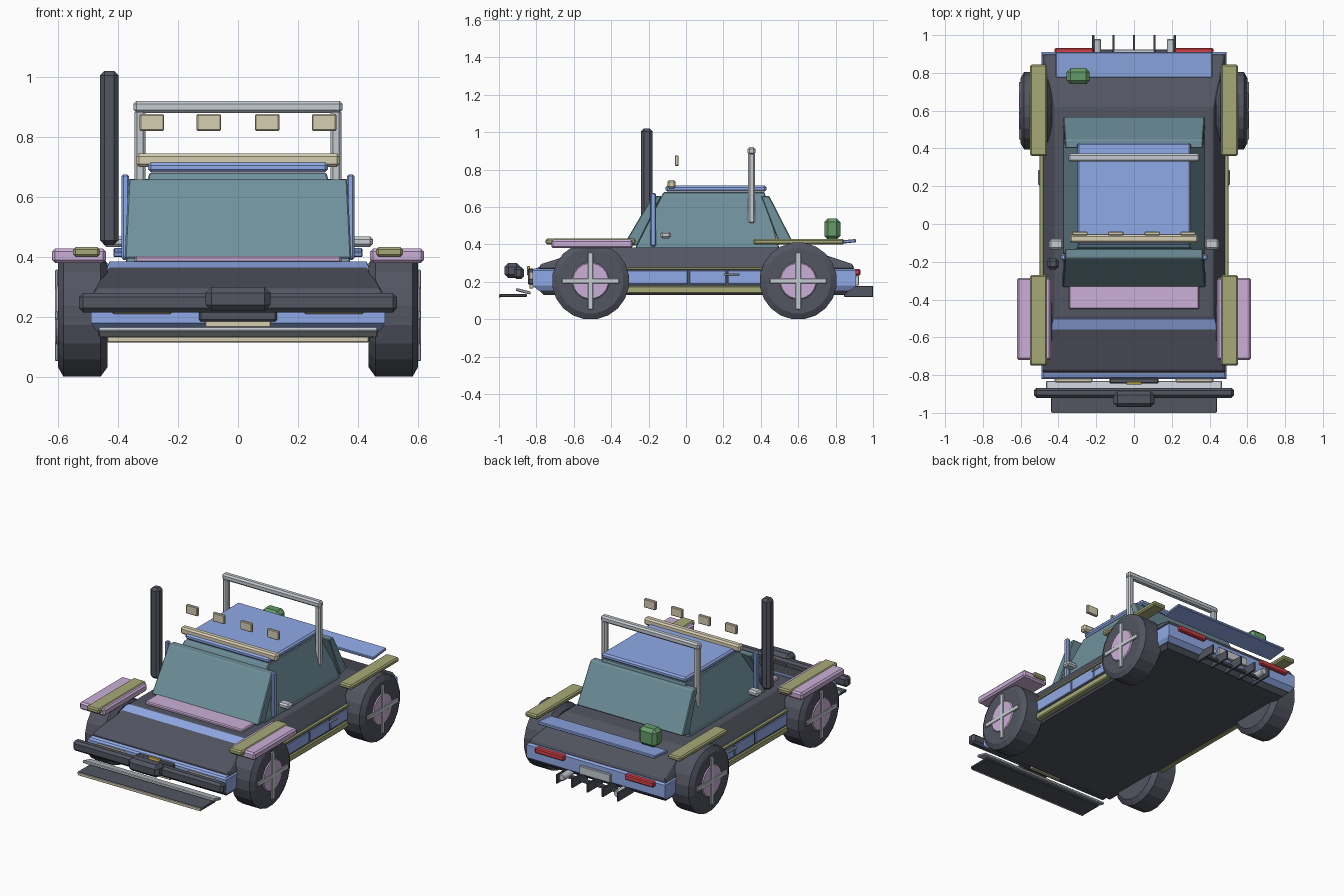
import bpy, bmesh, math
from mathutils import Matrix

if "Cube" in bpy.data.objects:
    bpy.data.objects.remove(bpy.data.objects["Cube"])

COL = {"blue": (.28, .40, .80), "dark": (.085, .09, .12), "glass": (.16, .28, .33),
       "pink": (.60, .43, .68), "olive": (.38, .40, .18), "cream": (.68, .62, .45),
       "silver": (.56, .60, .64), "green": (.13, .33, .14), "red": (.65, .05, .06),
       "yellow": (.75, .55, .1)}
MATS = {}
for k, c in COL.items():
    MATS[k] = bpy.data.materials.new(k)
    MATS[k].diffuse_color = (*c, 1)


def finish(name, bm, col, bevel=0.0):
    if bevel:
        bmesh.ops.bevel(bm, geom=bm.edges[:], offset=bevel, segments=1, affect='EDGES')
    bmesh.ops.recalc_face_normals(bm, faces=bm.faces[:])
    me = bpy.data.meshes.new(name)
    bm.to_mesh(me)
    bm.free()
    me.materials.append(MATS[col])
    ob = bpy.data.objects.new(name, me)
    bpy.context.collection.objects.link(ob)
    return ob


def box(name, x, y, z, col, bevel=0.006, tilt=0.0):
    """Box from (min, max) ranges, optionally tilted about x."""
    bm = bmesh.new()
    bmesh.ops.create_cube(bm, size=1)
    size = [r[1] - r[0] for r in (x, y, z)]
    bmesh.ops.scale(bm, verts=bm.verts, vec=size)
    bevel = min(bevel, min(size) * .3)
    mid = [(r[0] + r[1]) / 2 for r in (x, y, z)]
    bm.transform(Matrix.Translation(mid) @ Matrix.Rotation(tilt, 4, 'X'))
    return finish(name, bm, col, bevel)


def pair(name, x, y, z, col, bevel=0.006):
    """The same box on both sides."""
    box(name + "_right", x, y, z, col, bevel)
    box(name + "_left", (-x[1], -x[0]), y, z, col, bevel)


def bridge(name, rings, col, bevel=0.0):
    """Closed solid through a list of equal-length point rings."""
    bm = bmesh.new()
    vs = [[bm.verts.new(p) for p in r] for r in rings]
    n = len(vs[0])
    for a, b in zip(vs, vs[1:]):
        for i in range(n):
            j = (i + 1) % n
            bm.faces.new((a[i], a[j], b[j], b[i]))
    bm.faces.new(vs[0])
    bm.faces.new(vs[-1])
    return finish(name, bm, col, bevel)


def hull(name, levels, col, bevel=0.0):
    """Stacked rectangles: (z, half width, y front, y back)."""
    return bridge(name, [[(-w, a, z), (w, a, z), (w, b, z), (-w, b, z)]
                         for z, w, a, b in levels], col, bevel)


def slab(name, pts, w0, w1, col, bevel=0.005):
    """Side profile (y, z) whose half width runs from w0 (first half) to w1."""
    h = len(pts) // 2
    ws = [w0 if i in (0, len(pts) - 1) else w1 for i in range(len(pts))]
    return bridge(name, [[(s * w, y, z) for (y, z), w in zip(pts, ws)] for s in (-1, 1)],
                  col, bevel)


def rod(name, rings, loc, axis, col, n=20):
    """Turned part: list of (distance along axis, radius)."""
    pts = []
    for d, r in rings:
        ring = []
        for i in range(n):
            t = 2 * math.pi * (i + .5) / n
            u, v = r * math.cos(t), r * math.sin(t)
            p = {'X': (d, u, v), 'Y': (u, d, v), 'Z': (u, v, d)}[axis]
            ring.append([p[k] + loc[k] for k in range(3)])
        pts.append(ring)
    return bridge(name, pts, col)


# Body shell
hull("chassis", [(.13, .45, -.76, .85), (.16, .475, -.79, .88), (.28, .475, -.79, .89)], "dark")
hull("lower_body", [(.155, .475, -.79, .88), (.18, .49, -.82, .91),
                    (.262, .49, -.82, .91), (.272, .48, -.81, .90)], "blue")
hull("upper_body", [(.27, .487, -.79, .90), (.295, .475, -.775, .89),
                    (.385, .42, -.49, .62)], "dark", .004)
slab("hood", [(-.81, .27), (-.50, .385), (-.50, .365), (-.81, .25)], .485, .43, "blue", .003)
box("cowl", (-.345, .345), (-.45, -.32), (.38, .402), "pink")

# Cabin
hull("cabin_glass", [(.38, .375, -.27, .50), (.41, .37, -.26, .49), (.68, .295, -.12, .42)], "glass", .004)
slab("windscreen", [(-.335, .395), (-.18, .658), (-.13, .658), (-.26, .395)], .378, .365, "glass")
slab("rear_window", [(.57, .415), (.445, .66), (.40, .66), (.50, .40)], .375, .365, "glass")
box("roof", (-.30, .30), (-.11, .43), (.682, .715), "blue", .01)
pair("door_pillar", (.363, .388), (-.19, -.16), (.39, .675), "blue")
pair("mirror", (.375, .45), (-.135, -.08), (.433, .468), "silver", .01)

# Roof lights and roll bar
box("light_bar", (-.34, .34), (-.10, -.055), (.70, .745), "cream", .01)
for i, x in enumerate((-.287, -.097, .097, .287)):
    box(f"roof_lamp_{i}", (x - .041, x + .041), (-.06, -.04), (.82, .876), "cream", .004)
box("roll_bar_top", (-.348, .348), (.33, .372), (.88, .92), "silver", .01)
pair("roll_bar_post", (.308, .345), (.332, .37), (.51, .89), "silver", .009)

# Snorkel and fuel can
box("snorkel", (-.46, -.398), (-.24, -.18), (.44, 1.02), "dark", .015)
box("fuel_can", (-.357, -.235), (.74, .825), (.425, .54), "green", .02)

# Fenders
pair("front_fender", (.44, .62), (-.72, -.285), (.38, .427), "pink", .01)
pair("front_fender_strip", (.46, .55), (-.75, -.27), (.40, .432), "olive", .008)
pair("rear_fender_strip", (.46, .55), (.36, .845), (.40, .43), "olive", .008)
box("rear_spoiler", (-.415, .415), (.775, .91), (.405, .423), "blue", .004, .10)

# Sides: doors, trims and sills
pair("sill", (.46, .50), (-.33, .41), (.138, .178), "olive")
pair("side_trim", (.47, .50), (-.33, .41), (.265, .28), "olive", .003)
for i, (a, b) in enumerate(((-.32, .008), (.018, .215), (.225, .40))):
    pair(f"door_panel_{i}", (.48, .499), (a, b), (.188, .26), "blue", .003)
pair("door_gap", (.485, .494), (-.32, .40), (.18, .265), "dark", .002)
pair("door_handle", (.49, .507), (.205, .285), (.233, .245), "silver", .003)

# Wheels
for s, side in ((1, "right"), (-1, "left")):
    for y, end in ((-.51, "front"), (.60, "rear")):
        c = (s * .52, y, .205)
        tag = f"{end}_{side}"
        rod("tyre_" + tag, [(-.085, .175), (-.062, .207), (.062, .207), (.08, .175)]
            if s > 0 else [(.085, .175), (.062, .207), (-.062, .207), (-.08, .175)], c, 'X', "dark")
        rod("hub_" + tag, [(-.05 * s, .10), (.08 * s, .10), (.086 * s, .095)], c, 'X', "pink")
        xr = tuple(sorted((s * .598, s * .61)))
        box("spoke_upright_" + tag, xr, (y - .014, y + .014), (.053, .357), "silver", .003)
        box("spoke_level_" + tag, xr, (y - .152, y + .152), (.191, .219), "silver", .003)

# Front end
box("front_bumper", (-.53, .53), (-.92, -.867), (.215, .28), "dark", .014)
box("winch", (-.108, .108), (-.97, -.885), (.22, .30), "dark", .02)
box("grille", (-.13, .13), (-.845, -.815), (.185, .272), "dark")
box("grille_badge_plate", (-.04, .04), (-.85, -.835), (.235, .285), "yellow", .003)
pair("headlamp", (.22, .42), (-.84, -.815), (.21, .255), "cream")
box("front_plate", (-.11, .11), (-.838, -.815), (.165, .19), "cream", .003)
box("skid_bar", (-.465, .465), (-.91, -.83), (.142, .158), "silver", .004, -.25)
box("splitter", (-.44, .44), (-.998, -.85), (.119, .135), "dark", .004)
box("splitter_lip", (-.435, .435), (-1.0, -.993), (.115, .133), "cream", .002)

# Rear end
pair("tail_lamp", (.215, .42), (.895, .932), (.235, .268), "red")
box("rear_plate", (-.11, .11), (.90, .925), (.18, .235), "silver", .004)
for i in range(5):
    x = (i - 2) * .108
    box(f"diffuser_fin_{i}", (x - .006, x + .006), (.845, 1.0), (.12, .178), "dark", .002)
box("diffuser_bar", (-.21, .21), (.90, .925), (.13, .15), "dark", .004)
for s, side in ((1, "right"), (-1, "left")):
    rod("exhaust_" + side, [(-.06, .022), (.03, .022), (.035, .018)], (s * .195, .945, .155), 'Y', "silver", 12)

for m in bpy.data.materials:
    if m.users and not m.is_grease_pencil:
        m.use_nodes = True
        m.node_tree.nodes["Principled BSDF"].inputs["Base Color"].default_value = m.diffuse_color
